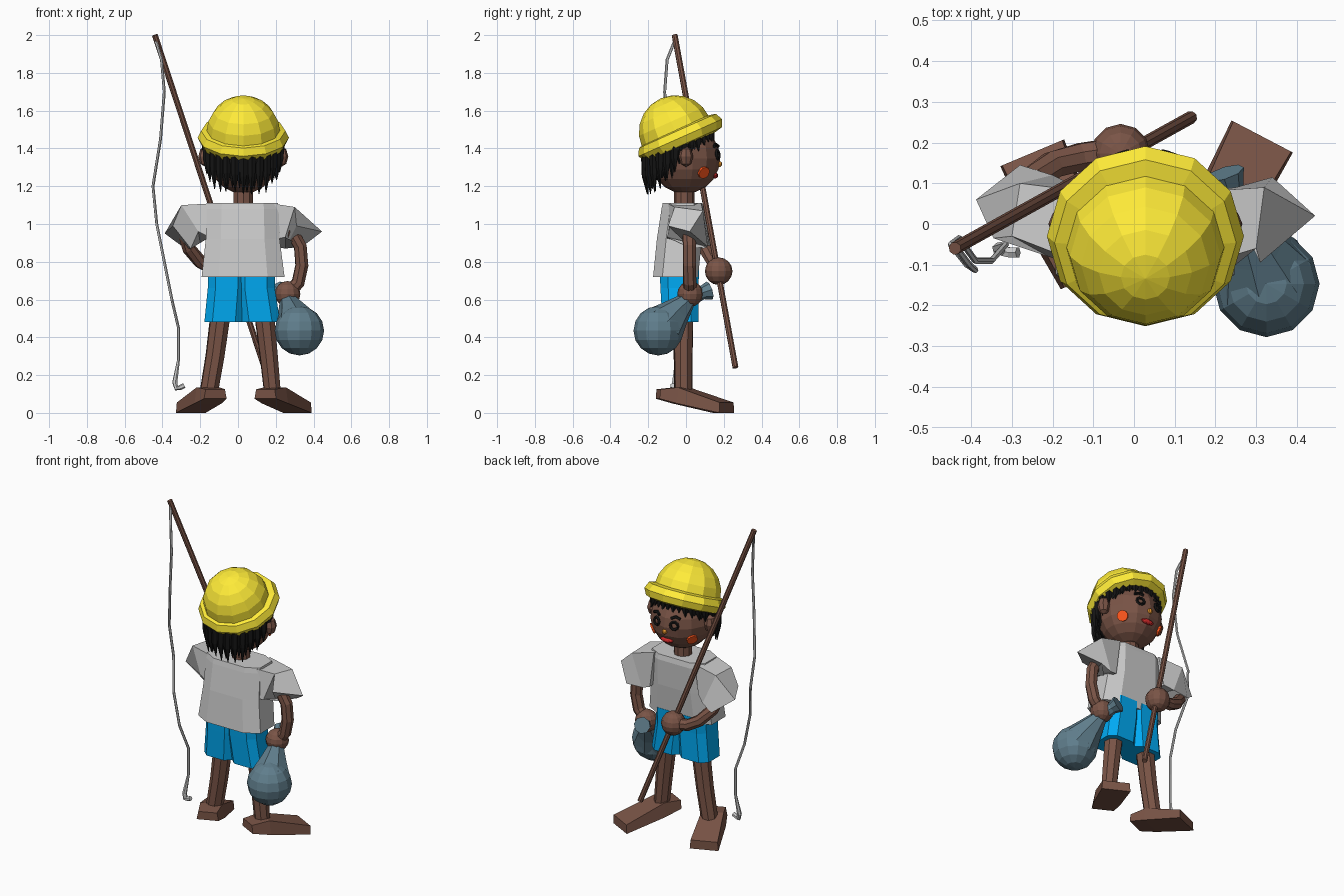
import bpy, bmesh, random
from math import sin, cos, pi, sqrt, radians
from mathutils import Vector, Matrix

if "Cube" in bpy.data.objects:
    bpy.data.objects.remove(bpy.data.objects["Cube"])

random.seed(4)


def mat(name, hexa):
    m = bpy.data.materials.new(name)
    m.diffuse_color = [(int(hexa[i:i + 2], 16) / 255) ** 2.2 for i in (0, 2, 4)] + [1]
    m.use_nodes = True
    m.node_tree.nodes["Principled BSDF"].inputs["Base Color"].default_value = m.diffuse_color
    return m


SKIN, YELLOW, BLUE = mat("brown", "795548"), mat("yellow", "ffeb3b"), mat("blue", "03a9f4")
STEEL, BLACK = mat("blue_grey", "607d8b"), mat("black", "1c1c1c")
ORANGE, RED, AMBER = mat("orange", "ff5722"), mat("red", "d32f2f"), mat("amber", "e09030")


def finish(name, bm, m=None):
    bmesh.ops.recalc_face_normals(bm, faces=bm.faces)
    me = bpy.data.meshes.new(name)
    bm.to_mesh(me)
    bm.free()
    ob = bpy.data.objects.new(name, me)
    bpy.context.collection.objects.link(ob)
    if m:
        me.materials.append(m)
    return ob


def loft(name, loops, m=None, caps=True):
    """Skin equal-length point loops."""
    bm = bmesh.new()
    rows = [[bm.verts.new(p) for p in lp] for lp in loops]
    n = len(rows[0])
    for a, b in zip(rows, rows[1:]):
        for i in range(n):
            j = (i + 1) % n
            bm.faces.new((a[i], a[j], b[j], b[i]))
    if caps:
        bm.faces.new(rows[0])
        bm.faces.new(rows[-1])
    return finish(name, bm, m)


def tube(name, pts, radii, sides=8, m=None, ref=(0.3, 1, 0.1)):
    """Round section swept along a path; radii is one value or one per point."""
    pts = [Vector(p) for p in pts]
    if not isinstance(radii, (list, tuple)):
        radii = [radii] * len(pts)
    loops = []
    for i, p in enumerate(pts):
        d = (pts[min(i + 1, len(pts) - 1)] - pts[max(i - 1, 0)]).normalized()
        u = d.cross(Vector(ref)).normalized()
        v = d.cross(u)
        loops.append([p + radii[i] * (u * cos(2 * pi * k / sides) + v * sin(2 * pi * k / sides))
                      for k in range(sides)])
    return loft(name, loops, m)


def ball(name, c, r, m, seg=12, rings=8, rot=Matrix(), scale=(1, 1, 1)):
    bm = bmesh.new()
    bmesh.ops.create_uvsphere(bm, u_segments=seg, v_segments=rings, radius=r)
    bm.transform(Matrix.Translation(c) @ rot @ Matrix.Diagonal((*scale, 1)))
    return finish(name, bm, m)


def torus(name, M, R, r, seg, sides, m):
    bm = bmesh.new()
    rows = [[bm.verts.new(M @ Vector(((R + r * cos(2 * pi * j / sides)) * cos(2 * pi * i / seg),
                                      (R + r * cos(2 * pi * j / sides)) * sin(2 * pi * i / seg),
                                      r * sin(2 * pi * j / sides)))) for j in range(sides)]
            for i in range(seg)]
    for i in range(seg):
        a, b = rows[i], rows[(i + 1) % seg]
        for j in range(sides):
            k = (j + 1) % sides
            bm.faces.new((a[j], a[k], b[k], b[j]))
    return finish(name, bm, m)


def oval(cx, cy, z, rx, ry, n=8, p=0.6):
    """Rounded-box loop at height z."""
    f = lambda t: (abs(t) ** p) * (1 if t > 0 else -1)
    return [(cx + rx * f(cos(2 * pi * (i + .5) / n)), cy + ry * f(sin(2 * pi * (i + .5) / n)), z)
            for i in range(n)]


# fishing rod and its line with a hook
tube("fishing_rod", [(-.44, -.06, 2), (.14, .262, .24)], .016, 8, SKIN)
line = [(-.435, -.06, 1.97), (-.405, -.1, 1.87), (-.39, -.113, 1.7), (-.41, -.1, 1.45),
        (-.45, -.05, 1.2), (-.43, -.035, 1.0), (-.39, -.09, .8), (-.35, -.09, .6),
        (-.315, -.05, .45), (-.315, -.05, .28), (-.335, -.06, .16), (-.325, -.065, .13),
        (-.305, -.07, .135), (-.285, -.07, .145)]
tube("fishing_line", line, [.008] * 10 + [.014] * 4, 6)

# hat: tilted dome with rolled brim
tilt = Matrix.Rotation(radians(24), 4, 'X')
ball("hat_dome", (.028, -.055, 1.487), .195, YELLOW, 12, 10, tilt)
torus("hat_brim", Matrix.Translation((.028, -.03, 1.457)) @ tilt, .192, .05, 12, 7, YELLOW)

# head, ears, neck
H, R = Vector((.028, -.005, 1.347)), .186
ball("head", H, R, SKIN, 14, 10)
for s in (-1, 1):
    ball("ear", H + Vector((s * .2, .005, .01)), .055, SKIN, 8, 4, scale=(.7, .7, 1))
tube("neck", [(.027, -.01, 1.08), (.027, -.01, 1.22)], .054, 10, SKIN)


def on_face(u, v):
    """Frame on the head surface, its z axis pointing outwards."""
    n = Vector((u, sqrt(R * R - u * u - v * v), v))
    return Matrix.Translation(H + n * .985) @ n.to_track_quat('Z', 'Y').to_matrix().to_4x4()


# face
for s in (-1, 1):
    torus("eye", on_face(s * .062, .02), .022, .009, 10, 5, BLACK)
    M = on_face(s * .065, .068)
    tube("eyebrow", [M @ Vector((x, y, .006)) for x, y in ((-.028, -.006), (0, .006), (.028, -.006))],
         .009, 5, BLACK, (0, .2, 1))
    M = on_face(s * .138, -.075)
    tube("cheek", [M @ Vector((0, 0, z)) for z in (-.01, .008)], .033, 10, ORANGE)
ball("nose", on_face(0, -.03).translation, .016, AMBER, 8, 6)
ball("mouth", on_face(0, -.092).translation, .045, RED, 10, 6, scale=(1, .35, .35))

# hair: cap under the hat and a ring of spikes
ball("hair_cap", (.028, -.047, 1.38), .183, BLACK, 14, 10)
for layer in range(2):
    for i in range(28):
        a = 2 * pi * (i + layer * .5) / 28
        back = max(0, -sin(a))
        front = max(0, sin(a))
        r = .2 - .05 * front - .018 * layer
        x, y = .028 + r * cos(a), -.015 + r * sin(a)
        z = 1.455 + .44 * (y + .03) - .005
        length = .13 + .075 * min(1, back * 1.6) - .045 * front + random.uniform(-.02, .02)
        out = .012 if front > .3 else -.01 * back
        tube("hair_spike", [(x, y, z + .02), (x, y, z - length * .55),
                            (x + out * cos(a), y + out * sin(a), z - length)],
             [.024, .019, .002], 5, BLACK)

# shirt body
loft("shirt", [oval(.027, -.055, .72, .23, .125), oval(.025, -.035, .92, .205, .125),
               oval(.025, -.02, 1.08, .2, .115), oval(.025, -.02, 1.112, .195, .108)])
# flared sleeves
loft("sleeve_right", [
    [(.17, -.1, 1.11), (.17, .08, 1.11), (.2, .08, .88), (.2, -.1, .92)],
    [(.3, -.06, 1.09), (.32, .09, 1.07), (.25, .09, .87), (.25, -.1, .93)],
    [(.31, -.095, .99), (.445, .02, .96), (.34, .115, .88), (.25, .03, .87)]])
loft("sleeve_left", [
    [(-.12, -.1, 1.11), (-.12, .08, 1.11), (-.15, .09, .93), (-.15, -.1, .93)],
    [(-.3, -.03, 1.1), (-.28, .1, 1.09), (-.2, .12, .9), (-.21, -.08, .96)],
    [(-.345, -.035, .99), (-.388, .06, .95), (-.28, .145, .87), (-.25, .02, .87)]])

# shorts: two overlapping flared legs
for name, top, bot in (("shorts_left", -.06, -.075), ("shorts_right", .095, .12)):
    loft(name, [oval(bot, -.03, .48, .108, .1), oval(top, -.035, .66, .105, .105),
                oval(top, -.035, .76, .105, .11)], BLUE)

# legs
tube("leg_left", [(-.088, -.015, .56), (-.122, -.015, .3), (-.156, -.015, .1)], [.056, .052, .05], 8, SKIN)
tube("leg_right", [(.135, -.015, .56), (.163, -.015, .3), (.183, -.015, .1)], [.056, .05, .046], 8, SKIN)


def foot(name, heel, toe):
    """Wedge shoe sloping down from heel to toe."""
    h, t = Vector((*heel, 0)), Vector((*toe, 0))
    side = Vector((t.y - h.y, h.x - t.x, 0)).normalized()
    loops = []
    for f, w0, w1, z0, z1 in ((0, .065, .055, .075, .125), (.3, .078, .065, .05, .135),
                              (1, .085, .08, 0, .055)):
        c = h.lerp(t, f)
        loops.append([c + side * w + Vector((0, 0, z))
                      for w, z in ((-w0, z0), (w0, z0), (w1, z1), (-w1, z1))])
    return loft(name, loops, SKIN)


foot("foot_left", (-.12, -.135), (-.25, .175))
foot("foot_right", (.145, -.11), (.315, .215))

# arms and hands
tube("arm_left", [(-.29, .06, .97), (-.26, .1, .87), (-.2, .145, .8), (-.13, .165, .76), (-.03, .18, .75)],
     .036, 8, SKIN, (0, .3, 1))
ball("hand_left", (-.033, .173, .75), .073, SKIN, 12, 8)
tube("arm_right", [(.28, .015, .97), (.33, .018, .88), (.338, .018, .78), (.318, .02, .69), (.265, .02, .63)],
     .036, 8, SKIN)
ball("hand_right", (.262, .022, .63), .068, SKIN, 12, 8)

# round flask with a neck running through the hand
ball("flask_body", (.325, -.147, .435), .131, STEEL, 12, 8)
tube("flask_neck", [(.315, -.12, .46), (.29, -.055, .53), (.26, .02, .605), (.235, .085, .635), (.222, .125, .648)],
     [.125, .082, .04, .036, .05], 8, STEEL, (1, 0, 0))
